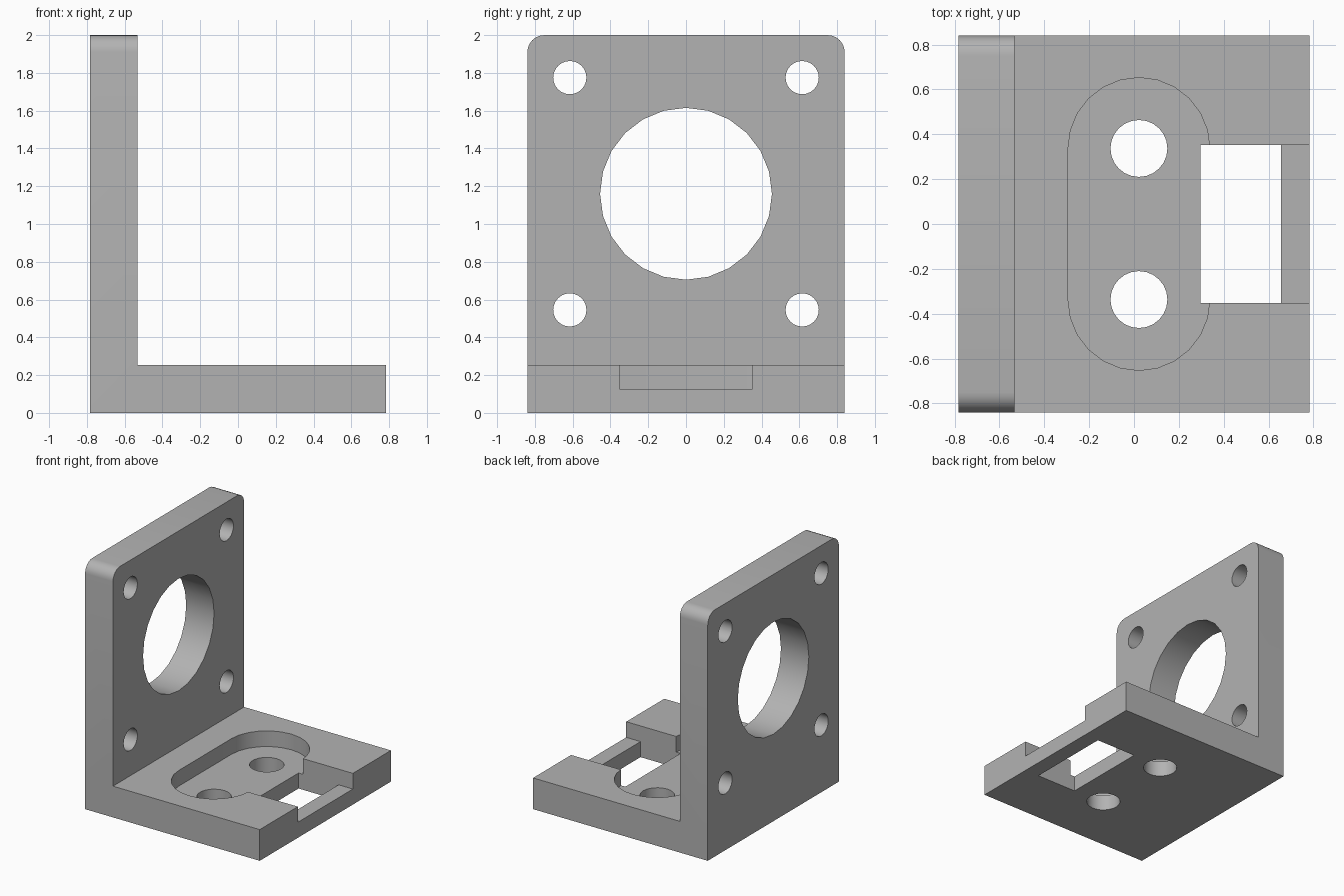
import bpy, bmesh
from math import radians, sin, cos, pi
from mathutils import Vector

cube = bpy.data.objects.get("Cube")
if cube:
    bpy.data.objects.remove(cube, do_unlink=True)

HALF_X, HALF_Y, TOP = 0.783, 0.84, 2.0
WALL_X, BASE_Z, FLOOR_Z = -0.533, 0.253, 0.126

grey = bpy.data.materials.new("grey")
grey.use_nodes = True
colour = (0.45, 0.45, 0.45, 1)
grey.diffuse_color = colour
grey.node_tree.nodes["Principled BSDF"].inputs["Base Color"].default_value = colour


def prism(name, points, sweep):
    """Extrude a closed outline of 3D points along a vector."""
    bm = bmesh.new()
    face = bm.faces.new([bm.verts.new(p) for p in points])
    new = bmesh.ops.extrude_face_region(bm, geom=[face])["geom"]
    moved = [v for v in new if isinstance(v, bmesh.types.BMVert)]
    bmesh.ops.translate(bm, verts=moved, vec=sweep)
    bmesh.ops.recalc_face_normals(bm, faces=bm.faces)
    mesh = bpy.data.meshes.new(name)
    bm.to_mesh(mesh)
    bm.free()
    mesh.materials.append(grey)
    obj = bpy.data.objects.new(name, mesh)
    bpy.context.collection.objects.link(obj)
    return obj


def arc(u, v, radius, start=0.0, sweep=2 * pi, steps=24):
    return [(u + radius * cos(start + sweep * i / steps),
             v + radius * sin(start + sweep * i / steps)) for i in range(steps)]


def box(name, x0, x1, y, z0, z1):
    return prism(name, [(x0, -y, z0), (x1, -y, z0), (x1, y, z0), (x0, y, z0)],
                 Vector((0, 0, z1 - z0)))


def cut(target, cutter):
    mod = target.modifiers.new("cut", "BOOLEAN")
    mod.operation, mod.solver, mod.object = "DIFFERENCE", "EXACT", cutter
    bpy.context.view_layer.objects.active = target
    bpy.ops.object.modifier_apply(modifier=mod.name)
    bpy.data.objects.remove(cutter, do_unlink=True)


# L-shaped body
outline = [(-HALF_X, 0), (HALF_X, 0), (HALF_X, BASE_Z), (WALL_X, BASE_Z),
           (WALL_X, TOP), (-HALF_X, TOP)]
bracket = prism("motor_bracket", [(x, -HALF_Y, z) for x, z in outline],
                Vector((0, 2 * HALF_Y, 0)))

# Rounded top corners of the upright wall
bm = bmesh.new()
bm.from_mesh(bracket.data)
corners = [e for e in bm.edges if all(v.co.z > TOP - 0.01 for v in e.verts)
           and abs(e.verts[0].co.y - e.verts[1].co.y) < 0.01]
bmesh.ops.bevel(bm, geom=corners, offset=0.09, segments=6, profile=0.5,
                affect="EDGES")
bm.to_mesh(bracket.data)
bm.free()

# Round holes through the wall: centre bore and four screw holes
WALL_HOLE_Z, SCREW = 1.16, 0.615
holes = [(0, WALL_HOLE_Z, 0.455)]
holes += [(sy * SCREW, WALL_HOLE_Z + sz * SCREW, 0.088)
          for sy in (-1, 1) for sz in (-1, 1)]
for y, z, r in holes:
    cut(bracket, prism("wall_hole", [(-1, a, b) for a, b in arc(y, z, r)],
                       Vector((0.8, 0, 0))))

# Slot-shaped pocket in the base
SLOT_X, SLOT_Y, SLOT_R = 0.022, 0.337, 0.316
slot = []
for sy, start in ((1, 0), (-1, pi)):
    slot += arc(SLOT_X, sy * SLOT_Y, SLOT_R, start, pi, 12)
    slot.append((SLOT_X - sy * SLOT_R, sy * SLOT_Y))
cut(bracket, prism("slot_pocket", [(x, y, FLOOR_Z) for x, y in slot],
                   Vector((0, 0, 0.5))))

# Mounting holes in the pocket floor
for sy in (-1, 1):
    ring = arc(SLOT_X, sy * SLOT_Y, 0.127)
    cut(bracket, prism("base_hole", [(x, y, -0.2) for x, y in ring],
                       Vector((0, 0, 0.6))))

# Open-ended notch and the window through its floor
cut(bracket, box("notch", 0.296, 1.0, 0.353, FLOOR_Z, 0.6))
cut(bracket, box("window", 0.296, 0.655, 0.353, -0.2, 0.6))

# Smooth round walls, sharp edges elsewhere
bpy.ops.object.select_all(action="DESELECT")
bracket.select_set(True)
bpy.context.view_layer.objects.active = bracket
bpy.ops.object.shade_smooth_by_angle(angle=radians(30))
